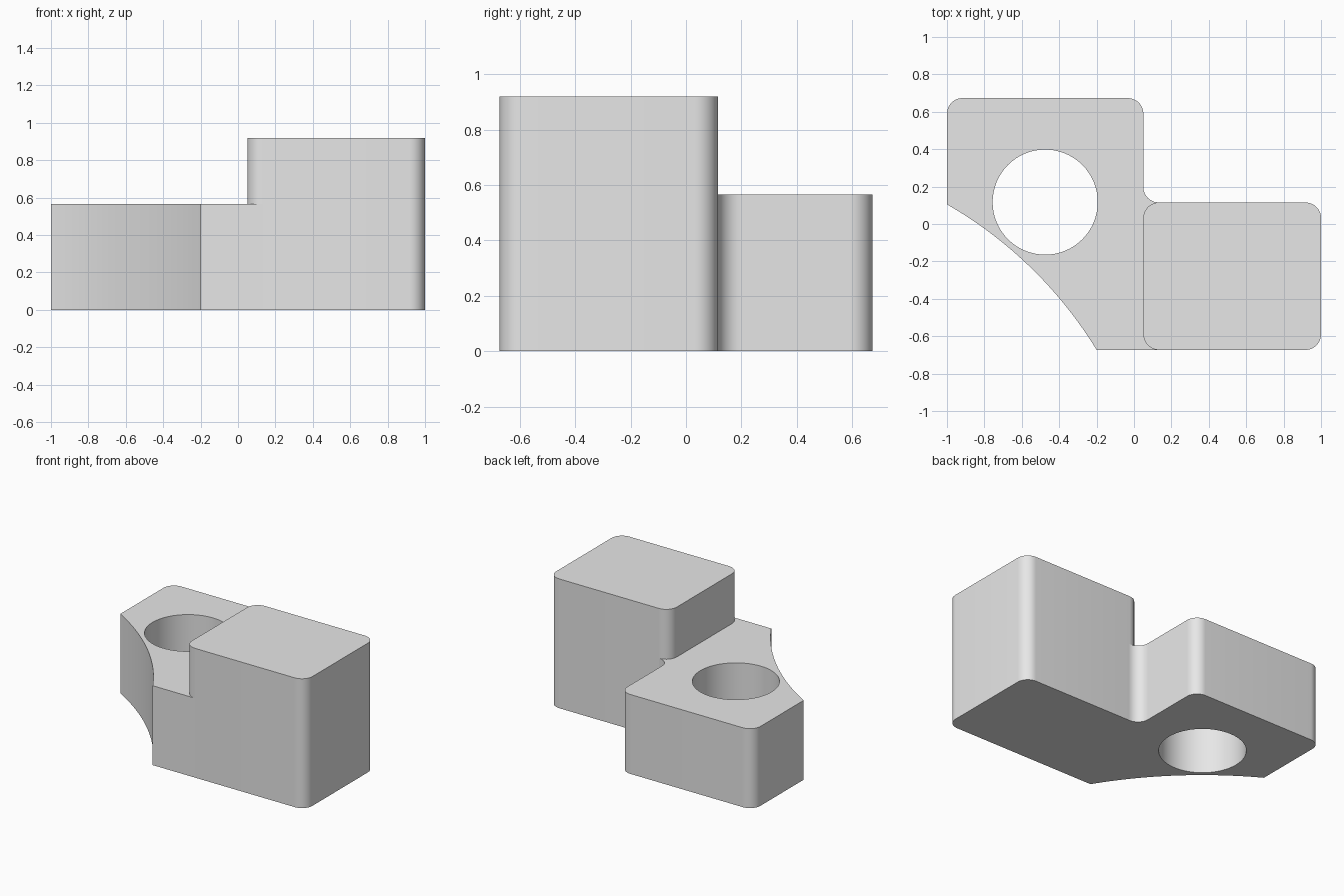
import bpy, bmesh, math
from mathutils import Vector

cube = bpy.data.objects.get("Cube")
if cube:
    bpy.data.objects.remove(cube, do_unlink=True)

grey = bpy.data.materials.new("light_grey")
grey.use_nodes = True
grey.diffuse_color = (0.8, 0.8, 0.8, 1)
grey.node_tree.nodes["Principled BSDF"].inputs["Base Color"].default_value = (0.8, 0.8, 0.8, 1)

LOW, TALL = 0.565, 0.92          # heights
FRONT, BACK = -0.673, 0.673      # overall depth
STEP_X, STEP_Y = 0.05, 0.115     # inner sides of the tall block
R = 0.083                        # corner radius


def arc(cx, cy, r, start, end, steps=12):
    """Points along an arc, angles in degrees."""
    angles = [math.radians(start + (end - start) * i / steps) for i in range(steps + 1)]
    return [(cx + r * math.cos(a), cy + r * math.sin(a)) for a in angles]


def bowed(p, q, sagitta, steps=24):
    """Shallow arc from p to q, bulging to the left of the direction of travel."""
    p, q = Vector(p), Vector(q)
    chord = q - p
    left = Vector((-chord.y, chord.x)).normalized()
    half = chord.length / 2
    radius = (half ** 2 + sagitta ** 2) / (2 * sagitta)
    centre = (p + q) / 2 - left * (radius - sagitta)
    sweep = math.asin(half / radius)
    mid = math.atan2(left.y, left.x)
    return [(centre.x + radius * math.cos(mid + sweep * (1 - 2 * i / steps)),
             centre.y + radius * math.sin(mid + sweep * (1 - 2 * i / steps)))
            for i in range(steps + 1)]


def prism(name, loops, height, open_edges=()):
    """Upright solid; the first loop is the outline, later ones are holes.
    Outline edges listed in open_edges get no wall."""
    bm = bmesh.new()
    caps = {0: [], height: []}
    for k, loop in enumerate(loops):
        n = len(loop)
        low, top = [[bm.verts.new((x, y, z)) for x, y in loop] for z in (0, height)]
        for i in range(n):
            j = (i + 1) % n
            caps[0].append(bm.edges.new((low[i], low[j])))
            caps[height].append(bm.edges.new((top[i], top[j])))
            if k or i not in open_edges:
                bm.faces.new((low[i], low[j], top[j], top[i]))
    for z, edges in caps.items():
        made = bmesh.ops.triangle_fill(bm, edges=edges, use_beauty=True)["geom"]
        for f in made:
            if isinstance(f, bmesh.types.BMFace):
                f.normal_update()
                if (f.normal.z > 0) != (z > 0):
                    f.normal_flip()
    bm.normal_update()
    mesh = bpy.data.meshes.new(name)
    bm.to_mesh(mesh)
    bm.free()
    mesh.materials.append(grey)
    obj = bpy.data.objects.new(name, mesh)
    bpy.context.collection.objects.link(obj)
    bpy.ops.object.select_all(action="DESELECT")
    bpy.context.view_layer.objects.active = obj
    obj.select_set(True)
    bpy.ops.object.shade_smooth_by_angle(angle=math.radians(30))
    return obj


# Tall block with four rounded upright corners
left_back = arc(STEP_X + R, STEP_Y - R, R, 90, 180)
left_front = arc(STEP_X + R, FRONT + R, R, 180, 270)
block = (arc(1 - R, FRONT + R, R, -90, 0) + arc(1 - R, STEP_Y - R, R, 0, 90)
         + left_back + left_front)
prism("tall_block", [block], TALL)

# Low wing: wraps the block's left side, with a bowed front and a round hole
joint = left_front[::-1] + left_back[::-1]
outline = (joint
           + arc(STEP_X + R, STEP_Y + R, R, 270, 180)[1:]
           + arc(STEP_X - R, BACK - R, R, 0, 90)
           + arc(-1 + R, BACK - R, R, 90, 180)
           + bowed((-1, 0.105), (-0.2, FRONT), 0.07))
hole = arc(-0.475, 0.117, 0.281, 360, 0, 64)[:-1]
prism("low_wing", [outline, hole], LOW, range(len(joint) - 1))
